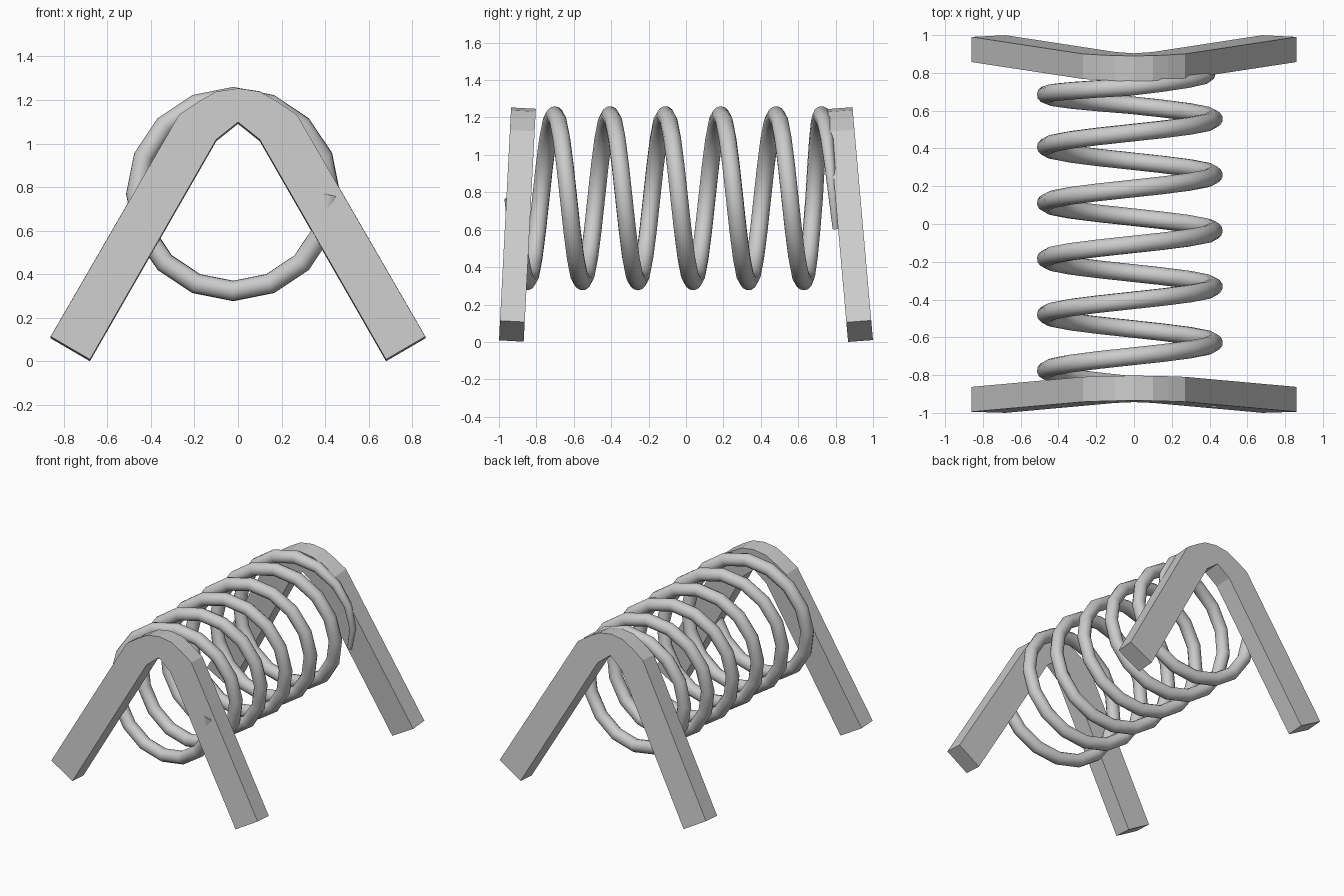
import bpy, bmesh, math

if "Cube" in bpy.data.objects:
    bpy.data.objects.remove(bpy.data.objects["Cube"])

grey = bpy.data.materials.new("light grey")
grey.diffuse_color = (0.6, 0.6, 0.6, 1)
grey.use_nodes = True
grey.node_tree.nodes["Principled BSDF"].inputs["Base Color"].default_value = grey.diffuse_color


# A-shaped end frames: one profile extruded in y, leaning toward the middle
def end_frame(name, y_bottom, y_top, thick, tilt):
    half = [(0.10, 1.235), (0.18, 1.19), (0.27, 1.13), (0.86, 0.11),
            (0.68, 0.005), (0.10, 1.015)]
    profile = [(0, 1.25)] + half + [(0, 1.095)] + [(-x, z) for x, z in reversed(half)]
    bm = bmesh.new()
    rings = []
    for off in (0, thick):
        dz = tilt * (off / thick - 0.5)
        rings.append([bm.verts.new((x, y_bottom + (y_top - y_bottom) * z / 1.25 + off, z + dz))
                      for x, z in profile])
    a, b = rings
    bm.faces.new(a)
    bm.faces.new(b[::-1])
    n = len(a)
    for i in range(n):
        bm.faces.new((a[i], b[i], b[(i + 1) % n], a[(i + 1) % n]))
    bmesh.ops.recalc_face_normals(bm, faces=bm.faces)
    me = bpy.data.meshes.new(name)
    bm.to_mesh(me)
    bm.free()
    me.materials.append(grey)
    bpy.context.collection.objects.link(bpy.data.objects.new(name, me))


end_frame("front_frame", -1.0, -0.935, 0.132, -0.007)
end_frame("back_frame", 0.867, 0.757, 0.133, 0.01)


# Coil spring: 16 steps per turn, last quarter turn closes up and thins out
def coil_y(k):  # k counts quarter turns from the first top point
    if k <= 18:
        return -0.702 + 0.074 * k
    keys = [(18, 0.63), (19, 0.685), (20, 0.725), (21.25, 0.80)]
    for (k0, y0), (k1, y1) in zip(keys, keys[1:]):
        if k <= k1:
            return y0 + (y1 - y0) * (k - k0) / (k1 - k0)
    return 0.80


steps = range(-12, 86)
curve = bpy.data.curves.new("coil_spring", "CURVE")
curve.dimensions = "3D"
curve.bevel_depth = 0.047
curve.bevel_resolution = 4
curve.use_fill_caps = True
spline = curve.splines.new("POLY")
spline.points.add(len(steps) - 1)
for p, s in zip(spline.points, steps):
    a = s * math.pi / 8
    end = max(0, (s - 80) / 5)
    r = 0.445 - 0.02 * end
    p.co = (-0.022 + r * math.sin(a), coil_y(s / 4), 0.768 + r * math.cos(a), 1)
    p.radius = 1 - 0.65 * end
spline.use_smooth = True
curve.materials.append(grey)
spring = bpy.data.objects.new("coil_spring", curve)
bpy.context.collection.objects.link(spring)
bpy.context.view_layer.objects.active = spring
spring.select_set(True)
bpy.ops.object.convert(target="MESH")
bpy.ops.object.shade_smooth_by_angle(angle=math.radians(50))
